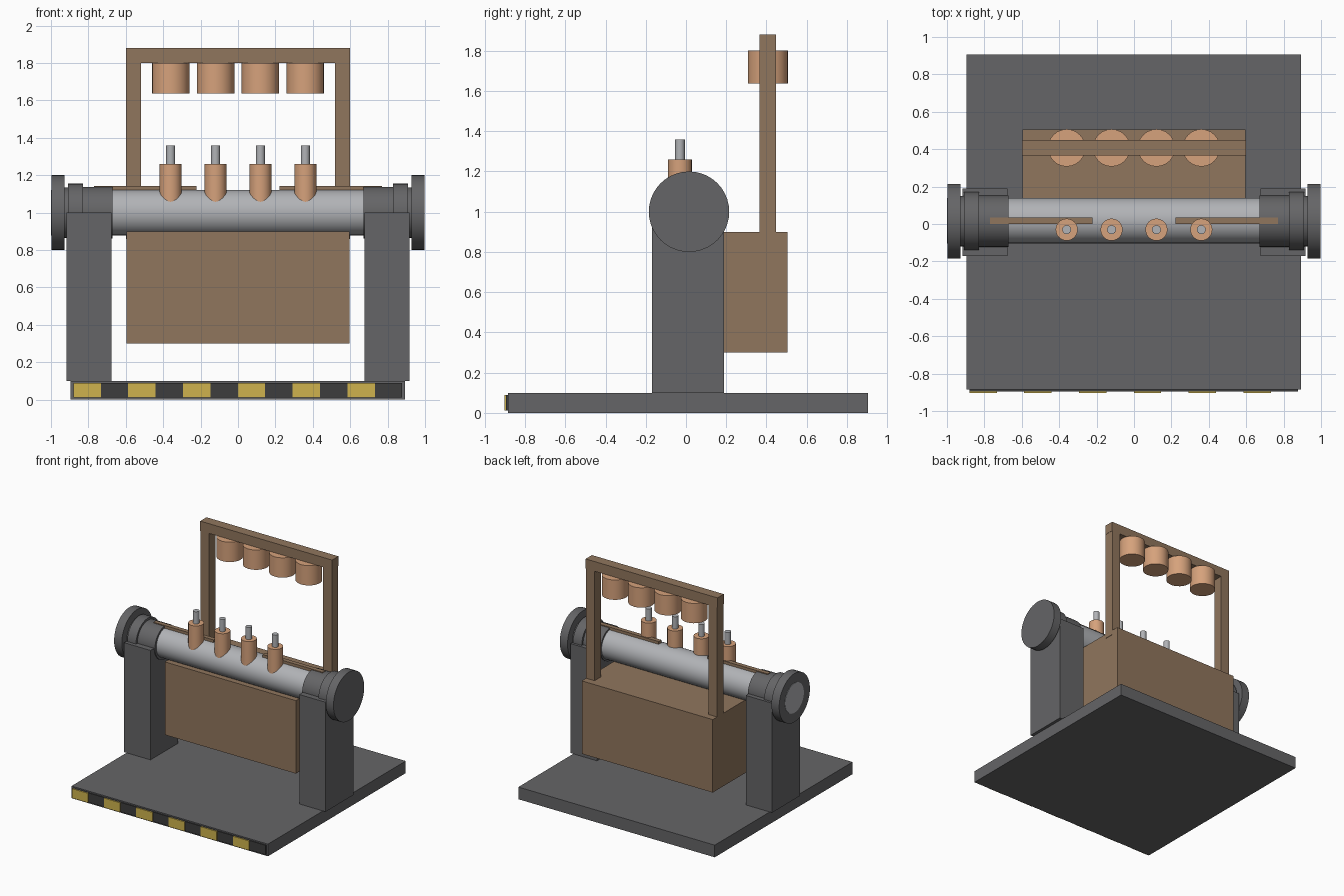
import bpy
import math
from mathutils import Matrix

old = bpy.data.objects.get("Cube")
if old:
    bpy.data.objects.remove(old, do_unlink=True)


def material(name, rgb):
    m = bpy.data.materials.new(name)
    m.use_nodes = True
    colour = (*rgb, 1)
    m.diffuse_color = colour
    m.node_tree.nodes["Principled BSDF"].inputs["Base Color"].default_value = colour
    return m


GREY = material("dark_grey", (0.13, 0.13, 0.135))
BROWN = material("brown", (0.28, 0.18, 0.11))
COPPER = material("copper", (0.67, 0.36, 0.2))
STEEL = material("steel", (0.44, 0.45, 0.47))
YELLOW = material("hazard_yellow", (0.62, 0.45, 0.075))
BLACK = material("hazard_black", (0.048, 0.048, 0.048))


def box(name, mat, x, y, z):
    """Box from three (low, high) ranges."""
    bpy.ops.mesh.primitive_cube_add(size=1)
    ob = bpy.context.object
    ob.name = name
    spans = (x, y, z)
    size = [hi - lo for lo, hi in spans]
    centre = [(hi + lo) / 2 for lo, hi in spans]
    ob.data.transform(Matrix.Diagonal((*size, 1)))
    ob.location = centre
    ob.data.materials.append(mat)
    return ob


def cylinder(name, mat, radius, span, centre, axis="Z", sides=32):
    """Cylinder along X or Z; centre gives the two other coordinates."""
    lo, hi = sorted(span)
    mid = (lo + hi) / 2
    along_x = axis == "X"
    loc = (mid, *centre) if along_x else (*centre, mid)
    bpy.ops.mesh.primitive_cylinder_add(
        vertices=sides, radius=radius, depth=hi - lo, location=loc,
        rotation=(0, math.pi / 2 if along_x else 0, 0))
    ob = bpy.context.object
    ob.name = name
    ob.data.materials.append(mat)
    bpy.ops.object.shade_smooth_by_angle(angle=math.radians(35))
    return ob


# Base plate with striped front bumper
box("base_plate", GREY, (-0.895, 0.892), (-0.885, 0.905), (0, 0.1))
box("bumper_strip", BLACK, (-0.88, 0.878), (-0.895, -0.88), (0.012, 0.09))
pitch = 1.758 / 12
for i in range(6):
    left = -0.88 + 2 * i * pitch
    box(f"yellow_stripe_{i + 1}", YELLOW, (left, left + pitch), (-0.903, -0.895), (0.012, 0.09))

# Posts, bearings and end flanges, with a light bar on each side
AXLE = (0.015, 1.0)
for side, s in (("left", 1), ("right", -1)):
    def span(a, b):
        return tuple(sorted((s * a, s * b)))
    box(f"{side}_post", GREY, span(0.677, 0.917), (-0.17, 0.19), (0.1, 1.0))
    cylinder(f"{side}_inner_collar", GREY, 0.138, span(0.67, 0.83), AXLE, "X")
    cylinder(f"{side}_outer_collar", GREY, 0.155, span(0.83, 0.91), AXLE, "X")
    cylinder(f"{side}_neck", GREY, 0.135, span(0.9, 0.93), AXLE, "X")
    cylinder(f"{side}_flange", GREY, 0.2, span(0.928, 0.998), AXLE, "X", 40)
    box(f"{side}_rail", BROWN, span(0.223, 0.77), (0.0, 0.036), (1.1, 1.143))
    box(f"{side}_frame_upright", BROWN, span(0.518, 0.598), (0.366, 0.448), (0.86, 1.8))

# Shaft, its end showing on one flange
cylinder("shaft", STEEL, 0.122, (-1.0, 0.93), (0.018, 1.0), "X")

# Rear tank and overhead frame
box("rear_tank", BROWN, (-0.597, 0.595), (-0.098, 0.505), (0.3, 0.9))
box("frame_top_bar", BROWN, (-0.6, 0.6), (0.366, 0.448), (1.8, 1.88))

# Hanging weights and shaft plugs with pins
for i in range(4):
    x = -0.36 + 0.24 * i
    cylinder(f"hanging_weight_{i + 1}", COPPER, 0.1, (1.638, 1.801), (x, 0.407), sides=24)
    cylinder(f"plug_{i + 1}", COPPER, 0.059, (1.03, 1.26), (x, -0.03), sides=24)
    cylinder(f"pin_{i + 1}", STEEL, 0.024, (1.25, 1.36), (x, -0.03), sides=16)
